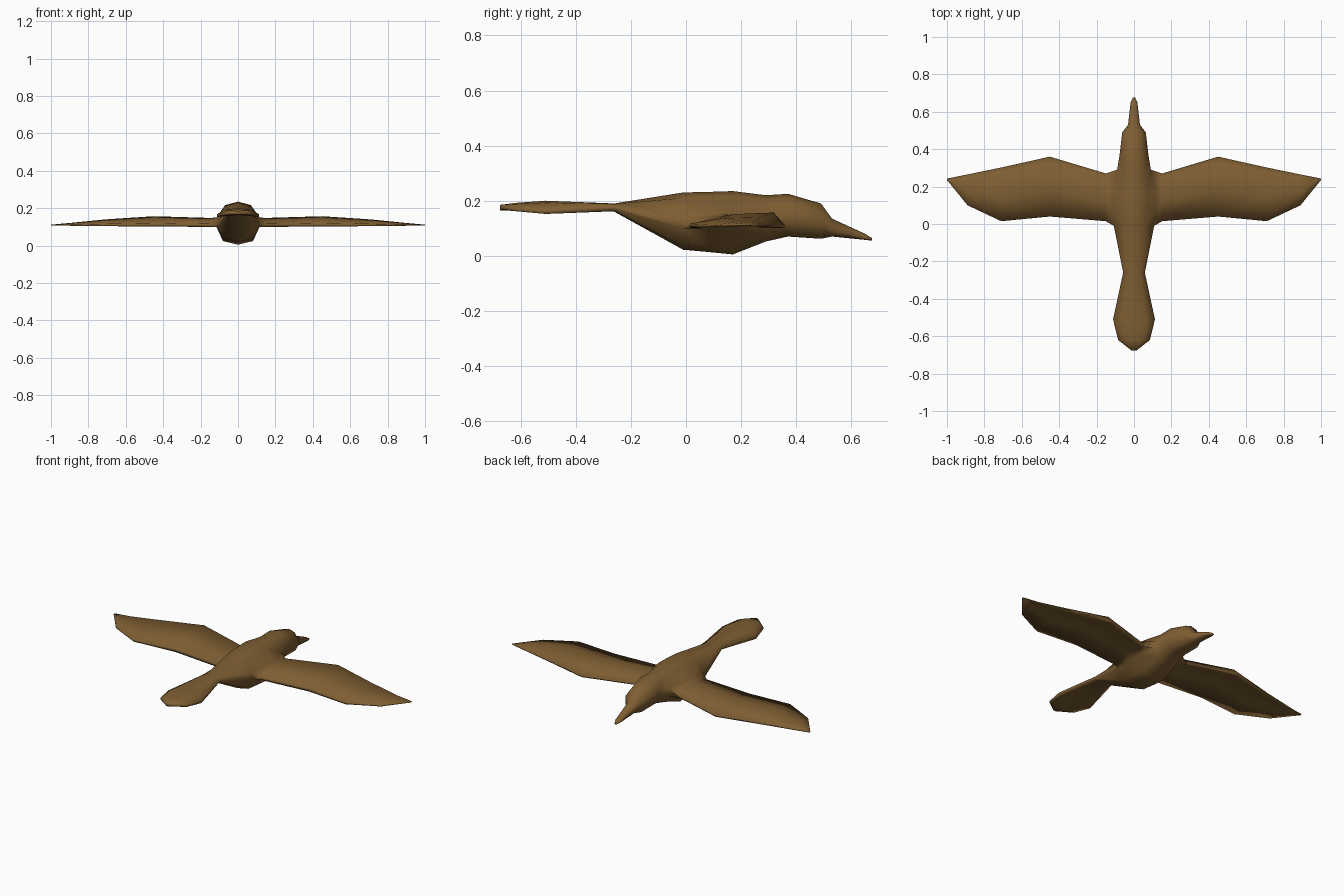
import bpy
import bmesh

cube = bpy.data.objects.get("Cube")
if cube:
    bpy.data.objects.remove(cube, do_unlink=True)

brown = bpy.data.materials.new("feather_brown")
brown.use_nodes = True
colour = (0.21, 0.112, 0.032, 1)
brown.diffuse_color = colour
brown.node_tree.nodes["Principled BSDF"].inputs["Base Color"].default_value = colour

# Body stations from tail to beak: y, half width, bottom, top, side height, side half thickness
BODY = [
    (-0.675, 0.015, 0.165, 0.185, 0.175, 0.005),
    (-0.62, 0.085, 0.163, 0.192, 0.168, 0.006),
    (-0.51, 0.112, 0.165, 0.20, 0.16, 0.008),
    (-0.26, 0.058, 0.16, 0.19, 0.175, 0.006),
    (-0.01, 0.108, 0.022, 0.23, 0.12, 0.02),
    (0.08, 0.115, 0.014, 0.232, 0.125, 0.025),
    (0.17, 0.115, 0.005, 0.235, 0.125, 0.025),
    (0.29, 0.09, 0.052, 0.22, 0.125, 0.022),
    (0.37, 0.077, 0.07, 0.225, 0.145, 0.02),
    (0.49, 0.063, 0.062, 0.19, 0.125, 0.015),
    (0.53, 0.032, 0.07, 0.135, 0.10, 0.01),
    (0.65, 0.018, 0.058, 0.08, 0.067, 0.004),
    (0.675, 0.007, 0.055, 0.064, 0.059, 0.002),
]
ROOT = range(4, 8)  # stations where the wing joins

# Wing stations: x, trailing y, leading y, crest height, edge height
WING = [
    (0.15, 0.015, 0.27, 0.148, 0.10),
    (0.45, 0.04, 0.36, 0.157, 0.102),
    (0.71, 0.015, 0.302, 0.14, 0.104),
    (0.89, 0.10, 0.265, 0.122, 0.106),
    (1.0, 0.235, 0.243, 0.112, 0.108),
]

bm = bmesh.new()


def half_ring(y, w, zb, zt, zs, h):
    up, low = zs + h, zs - h
    pts = [(0, zt), (w * 0.6, zt - 0.22 * (zt - up)), (w, up),
           (w, low), (w * 0.7, low - 0.8 * (low - zb)), (0, zb)]
    return [bm.verts.new((x, y, z)) for x, z in pts]


def wing_loop(x, back, front, crest, edge):
    # upper row back to front, then under row front to back
    deep = crest - edge
    upper = [(0, 0.35), (0.42, 0.9), (0.87, 1), (1, 0.15)]
    under = [(1, 0), (0.87, 0.3), (0.42, 0.4), (0, 0)]
    return [bm.verts.new((x, back + t * (front - back), edge + k * deep))
            for t, k in upper + under]


# Body half, leaving an opening for the wing
rings = [half_ring(*s) for s in BODY]
for i, (a, b) in enumerate(zip(rings, rings[1:])):
    for j in range(5):
        if not (j == 2 and i in ROOT and i + 1 in ROOT):
            bm.faces.new((a[j], b[j], b[j + 1], a[j + 1]))
bm.faces.new(rings[0])
bm.faces.new(rings[-1][::-1])

# Wing grows out of that opening
loops = [[rings[i][2] for i in ROOT] + [rings[i][3] for i in reversed(ROOT)]]
loops += [wing_loop(*s) for s in WING]
for a, b in zip(loops, loops[1:]):
    for j in range(8):
        k = (j + 1) % 8
        bm.faces.new((a[j], a[k], b[k], b[j]))
bm.faces.new(loops[-1])

# Mirror to the other side and weld the centre line
geom = bm.verts[:] + bm.edges[:] + bm.faces[:]
bmesh.ops.mirror(bm, geom=geom, axis='X', merge_dist=0.0005)
bmesh.ops.remove_doubles(bm, verts=bm.verts[:], dist=0.0005)
bmesh.ops.recalc_face_normals(bm, faces=bm.faces[:])

mesh = bpy.data.meshes.new("flying_bird")
bm.to_mesh(mesh)
bm.free()
mesh.materials.append(brown)
bird = bpy.data.objects.new("flying_bird", mesh)
bpy.context.collection.objects.link(bird)
mesh.shade_smooth()
